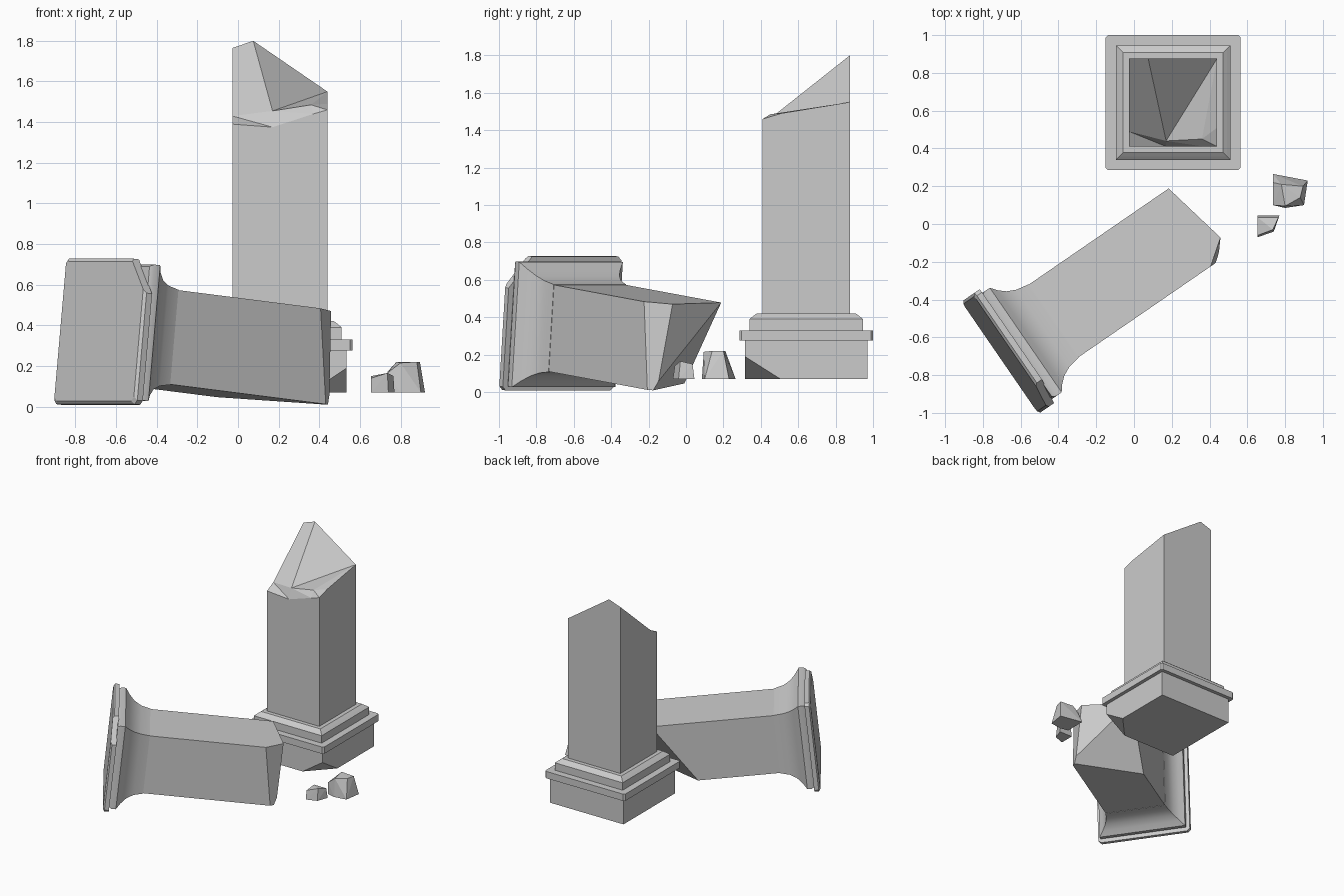
import bpy, bmesh, math
from mathutils import Vector, Matrix

if "Cube" in bpy.data.objects:
    bpy.data.objects.remove(bpy.data.objects["Cube"])


def finish(bm, name, matrix=Matrix(), smooth=False):
    bmesh.ops.recalc_face_normals(bm, faces=bm.faces[:])
    bm.transform(matrix)
    me = bpy.data.meshes.new(name)
    bm.to_mesh(me)
    bm.free()
    ob = bpy.data.objects.new(name, me)
    bpy.context.collection.objects.link(ob)
    if smooth:
        bpy.ops.object.select_all(action='DESELECT')
        ob.select_set(True)
        bpy.context.view_layer.objects.active = ob
        bpy.ops.object.shade_smooth_by_angle(angle=math.radians(32))
    return ob


def square_loft(profile, c=0.0):
    """Stack square rings (height, half width) with optional corner chamfer c."""
    bm = bmesh.new()
    rings = []
    for h, r in profile:
        pts = []
        for k in range(4):
            rot = Matrix.Rotation(k * math.pi / 2, 3, 'Z')
            corner = [(r, r - c), (r - c, r)] if c else [(r, r)]
            pts += [rot @ Vector((x, y, h)) for x, y in corner]
        rings.append([bm.verts.new(p) for p in pts])
    n = len(rings[0])
    for a, b in zip(rings, rings[1:]):
        for i in range(n):
            bm.faces.new((a[i], a[(i + 1) % n], b[(i + 1) % n], b[i]))
    bm.faces.new(rings[0][::-1])
    bm.faces.new(rings[-1])
    return bm


def chip(bm, p, q, r, keep):
    """Break off everything beyond the plane p, q, r, keeping the side of point keep."""
    p, q, r, keep = map(Vector, (p, q, r, keep))
    no = (q - p).cross(r - p).normalized()
    if (keep - p).dot(no) > 0:
        no.negate()
    res = bmesh.ops.bisect_plane(bm, geom=bm.verts[:] + bm.edges[:] + bm.faces[:],
                                 plane_co=p, plane_no=no, clear_outer=True)
    edges = [e for e in res['geom_cut'] if isinstance(e, bmesh.types.BMEdge)]
    bmesh.ops.holes_fill(bm, edges=edges, sides=0)


def hull(name, pts):
    bm = bmesh.new()
    for p in pts:
        bm.verts.new(p)
    bmesh.ops.convex_hull(bm, input=bm.verts[:])
    finish(bm, name)


# Standing pedestal: plinth with chipped corner, slab and moulding
stand = Matrix.Translation((0.207, 0.643, 0))
bm = square_loft([(0.07, 0.328), (0.28, 0.328)])
chip(bm, (0.328, -0.328, 0.19), (0.328, -0.17, 0.09), (0.15, -0.328, 0.07), (0, 0, 0.2))
finish(bm, "plinth", stand)
finish(square_loft([(0.275, 0.357), (0.33, 0.357)], 0.012), "base_slab", stand)
finish(square_loft([(0.33, 0.303), (0.39, 0.303), (0.405, 0.285), (0.42, 0.265)]),
       "base_moulding", stand)

# Standing shaft with jagged broken top
x0, x1, y0, y1 = -0.027, 0.44, 0.41, 0.876
pts = [(x0, y0, 0.40), (x1, y0, 0.40), (x1, y1, 0.40), (x0, y1, 0.40),
       (x0, y0, 1.39), (0.17, y0, 1.375), (0.37, y0, 1.44), (x1, y0, 1.46),
       (x1, 0.51, 1.49), (x1, y1, 1.55), (0.075, y1, 1.80), (x0, y1, 1.765),
       (x0, 0.49, 1.43), (0.17, 0.44, 1.455), (0.36, 0.45, 1.485)]
faces = [(0, 1, 7, 6, 5, 4), (1, 2, 9, 8, 7), (2, 3, 11, 10, 9), (3, 0, 4, 12, 11),
         (3, 2, 1, 0), (10, 11, 12), (10, 12, 13), (10, 13, 9), (9, 13, 14), (9, 14, 8),
         (12, 4, 5), (12, 5, 13), (13, 5, 6), (13, 6, 14), (14, 6, 7), (14, 7, 8)]
bm = bmesh.new()
vs = [bm.verts.new(p) for p in pts]
for f in faces:
    bm.faces.new([vs[i] for i in f])
finish(bm, "standing_shaft")

# Fallen piece: local z runs along the shaft, local y is up, local x points back
yaw, tilt = math.radians(34.5), math.radians(6)
d = Vector((math.cos(yaw), math.sin(yaw), 0))
up = Vector((0, 0, 1))
axis = d * math.cos(tilt) - up * math.sin(tilt)
lift = d * math.sin(tilt) + up * math.cos(tilt)
fallen = Matrix((lift.cross(axis), lift, axis)).transposed().to_4x4()
fallen.translation = (-0.68, -0.688, 0.371)

# Capital plate with its upper front corner broken away
bm = square_loft([(0, 0.345), (0.012, 0.36), (0.045, 0.36)], 0.02)
chip(bm, (-0.22, 0.36, 0), (-0.36, 0.19, 0), (-0.22, 0.36, 0.05), (0, 0, 0.02))
finish(bm, "capital_plate", fallen)

# Flared capital
finish(square_loft([(0.04, 0.325), (0.06, 0.336), (0.095, 0.336), (0.125, 0.302),
                    (0.165, 0.270), (0.215, 0.248), (0.285, 0.235)]),
       "capital_flare", fallen, True)

# Fallen shaft with faceted broken end
s, mid = 0.233, (0, 0, 0.5)
bm = square_loft([(0.27, s), (1.5, s)])
chip(bm, (s, s, 1.19), (-s, s, 1.29), (-s, -s, 1.27), mid)
chip(bm, (s, -s, 0.89), (s, s, 1.19), (-s, -s, 1.262), mid)
chip(bm, (-s, s, 1.14), (-0.14, s, 1.265), (-s, -s, 1.22), mid)
finish(bm, "fallen_shaft", fallen)

# Rubble
hull("rubble_large", [(0.735, 0.265, 0.07), (0.92, 0.23, 0.07), (0.90, 0.10, 0.07),
                      (0.80, 0.085, 0.07), (0.735, 0.10, 0.07), (0.735, 0.10, 0.165),
                      (0.735, 0.22, 0.17), (0.78, 0.21, 0.22), (0.895, 0.20, 0.22),
                      (0.88, 0.14, 0.22), (0.80, 0.095, 0.215)])
hull("rubble_small", [(0.655, 0.045, 0.07), (0.77, 0.045, 0.07), (0.74, -0.04, 0.07),
                      (0.655, -0.07, 0.07), (0.655, -0.06, 0.14), (0.655, 0.035, 0.15),
                      (0.735, -0.03, 0.165), (0.765, 0.035, 0.15)])
